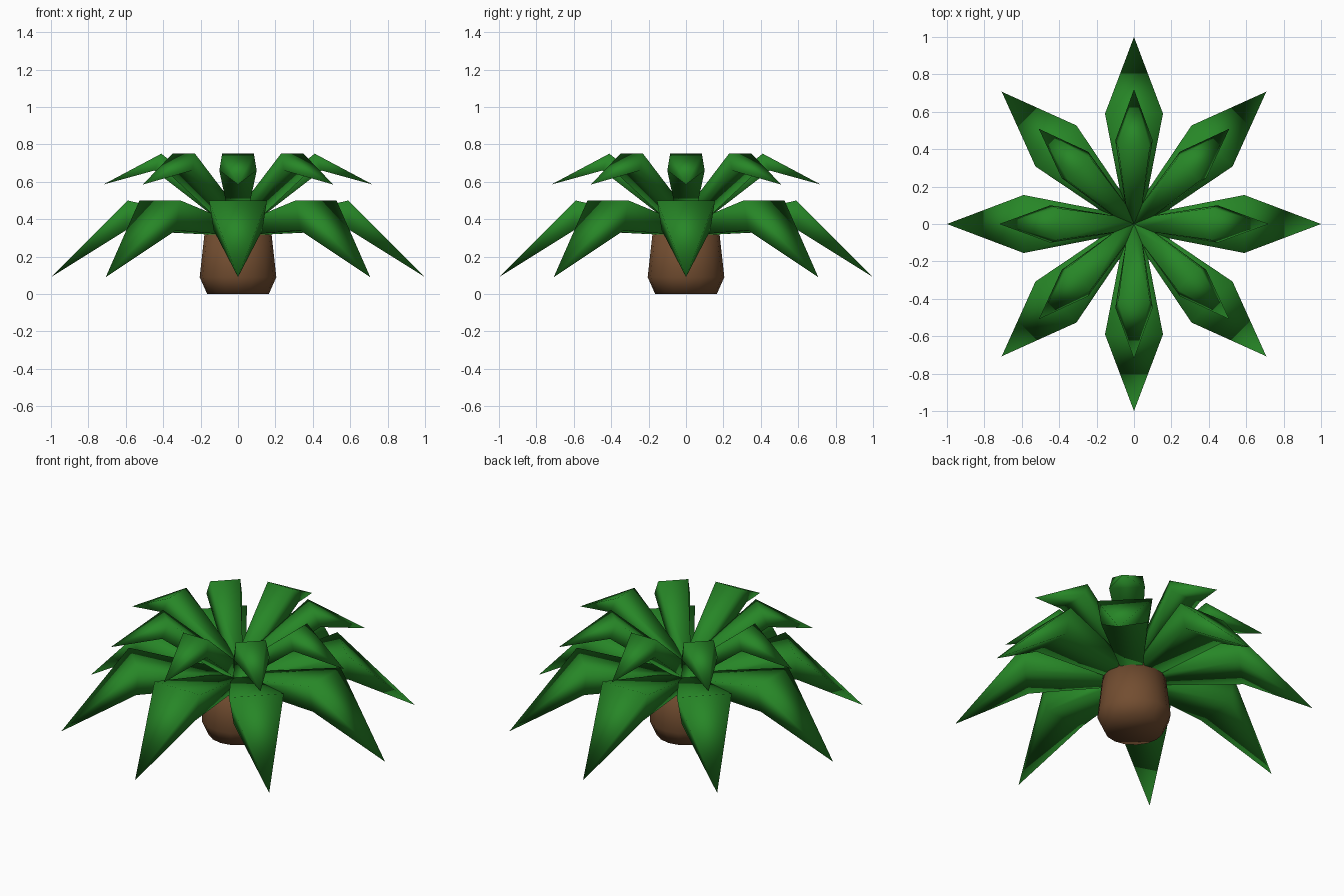
import bpy, bmesh, math
from mathutils import Matrix, Vector

cube = bpy.data.objects.get("Cube")
if cube:
    bpy.data.objects.remove(cube)


def make_material(name, colour):
    mat = bpy.data.materials.new(name)
    mat.use_nodes = True
    mat.diffuse_color = colour
    mat.node_tree.nodes["Principled BSDF"].inputs["Base Color"].default_value = colour
    return mat


leaf_green = make_material("leaf green", (0.02, 0.24, 0.02, 1))
bark_brown = make_material("bark brown", (0.17, 0.075, 0.03, 1))


def finish(name, bm, mat):
    bmesh.ops.recalc_face_normals(bm, faces=bm.faces)
    for face in bm.faces:
        face.smooth = True
    mesh = bpy.data.meshes.new(name)
    bm.to_mesh(mesh)
    bm.free()
    mesh.materials.append(mat)
    obj = bpy.data.objects.new(name, mesh)
    bpy.context.collection.objects.link(obj)
    return obj


def leaf(name, base, middle, tip, angle):
    """Four-sided leaf: each section is (top r, top z, top half width, low r, low z, low half width)."""
    bm = bmesh.new()
    rings = []
    for tr, tz, tw, lr, lz, lw in (base, middle):
        points = ((tr, -tw, tz), (tr, tw, tz), (lr, lw, lz), (lr, -lw, lz))
        rings.append([bm.verts.new(p) for p in points])
    end = bm.verts.new((tip[0], 0, tip[1]))
    bm.faces.new(rings[0])
    for i in range(4):
        j = (i + 1) % 4
        bm.faces.new((rings[0][i], rings[0][j], rings[1][j], rings[1][i]))
        bm.faces.new((rings[1][i], rings[1][j], end))
    bm.transform(Matrix.Rotation(angle, 4, "Z"))
    return finish(name, bm, leaf_green)


# Two tiers of eight drooping leaves
for k in range(8):
    turn = k * math.pi / 4
    leaf(f"lower_leaf_{k + 1}", (0, 0.36, 0.04, 0, 0.31, 0.04),
         (0.59, 0.5, 0.155, 0.6, 0.34, 0.13), (1, 0.09), turn)
    leaf(f"upper_leaf_{k + 1}", (0, 0.42, 0.03, 0.02, 0.33, 0.03),
         (0.41, 0.75, 0.085, 0.447, 0.66, 0.1), (0.72, 0.585), turn)

# Stubby rounded trunk
bm = bmesh.new()
rings = []
for radius, z in ((0.165, 0), (0.205, 0.09), (0.175, 0.36)):
    rings.append([bm.verts.new((radius * math.cos(a * math.pi / 8),
                                radius * math.sin(a * math.pi / 8), z)) for a in range(16)])
for low, high in zip(rings, rings[1:]):
    for i in range(16):
        j = (i + 1) % 16
        bm.faces.new((low[i], low[j], high[j], high[i]))
bm.faces.new(rings[0])
bm.faces.new(rings[-1])
finish("trunk", bm, bark_brown)
